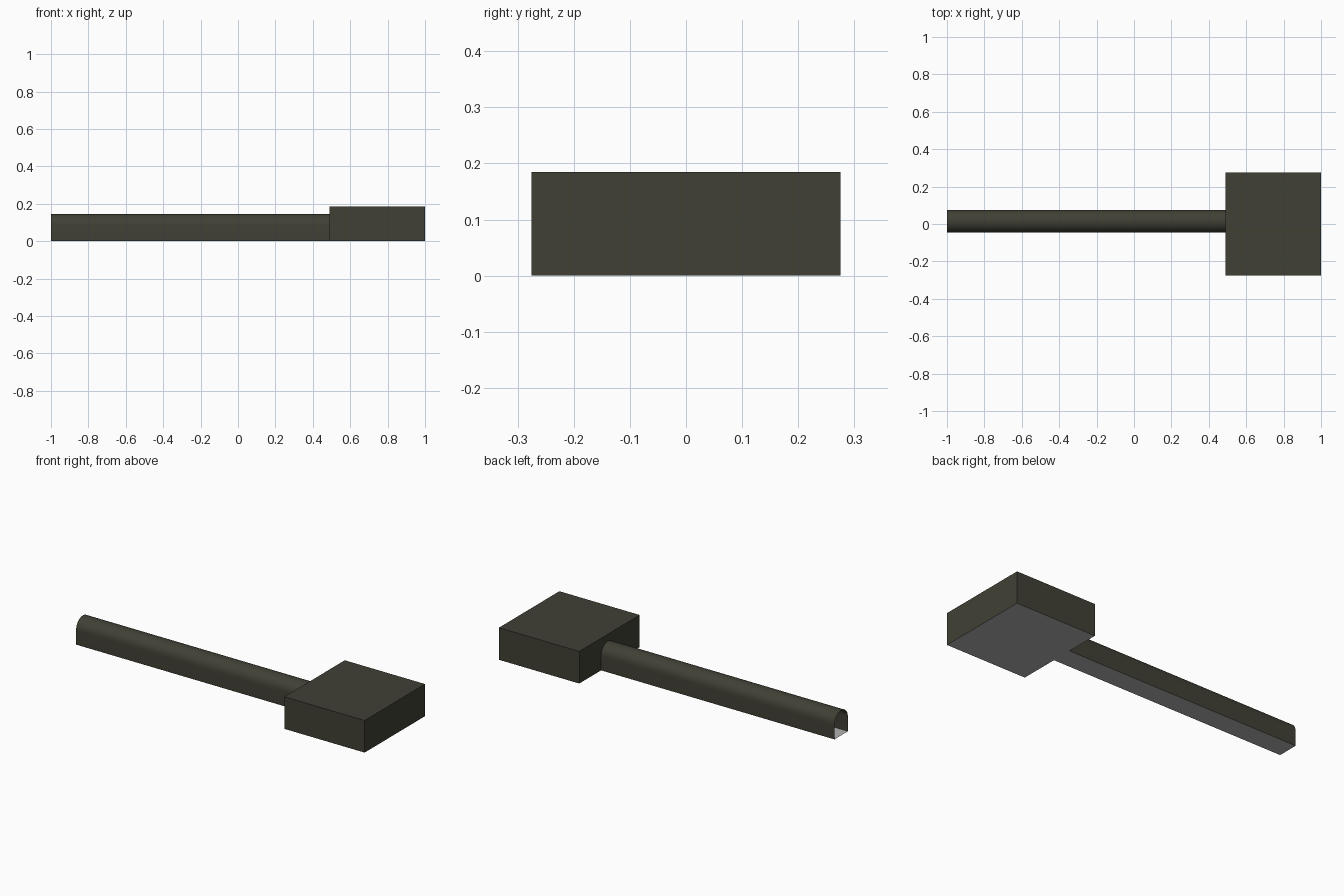
import bpy, math

if "Cube" in bpy.data.objects:
    bpy.data.objects.remove(bpy.data.objects["Cube"])

def material(name, rgb):
    m = bpy.data.materials.new(name)
    m.diffuse_color = (*rgb, 1)
    m.use_nodes = True
    m.node_tree.nodes["Principled BSDF"].inputs["Base Color"].default_value = m.diffuse_color
    return m

stone = material("dark_olive_stone", (0.052, 0.051, 0.036))
ground = material("grey_floor", (0.45, 0.45, 0.45))

def build(name, verts, faces, mat):
    mesh = bpy.data.meshes.new(name)
    mesh.from_pydata(verts, [], faces)
    mesh.materials.append(mat)
    mesh.update()
    obj = bpy.data.objects.new(name, mesh)
    bpy.context.collection.objects.link(obj)
    return obj

X0, X1, X2 = -1.0, 0.488, 1.0      # tunnel mouth, doorway, far wall
W, H = 0.275, 0.185                # room half width and height
CY, R, SPRING = 0.015, 0.061, 0.084  # tunnel centre, radius, arch start
SEG = 20

# Arch profile in y, z: right foot, over the arch, left foot
arch = [(CY - R, 0)]
for i in range(SEG + 1):
    a = math.pi * (1 - i / SEG)
    arch.append((CY + R * math.cos(a), SPRING + R * math.sin(a)))
arch.append((CY + R, 0))
n = len(arch)

# Tunnel shell, open at the mouth and into the room
verts = [(x, y, z) for x in (X0, X1) for y, z in arch]
tunnel = build("tunnel_vault", verts,
               [(i, n + i, n + i + 1, i + 1) for i in range(n - 1)], stone)
bpy.context.view_layer.objects.active = tunnel
tunnel.select_set(True)
bpy.ops.object.shade_smooth_by_angle(angle=math.radians(30))

# Room walls and ceiling
box = [(x, y, z) for z in (0, H) for x, y in ((X1, -W), (X2, -W), (X2, W), (X1, W))]
build("room_shell", box, [(0, 1, 5, 4), (1, 2, 6, 5), (2, 3, 7, 6), (4, 5, 6, 7)], stone)

# Room wall with the arched doorway
outline = [(-W, 0), (-W, H), (W, H), (W, 0)] + arch[::-1]
build("doorway_wall", [(X1, y, z) for y, z in outline],
      [tuple(range(len(outline)))[::-1]], stone)

# Floors
def floor(name, xa, xb, ya, yb):
    build(name, [(xa, ya, 0), (xb, ya, 0), (xb, yb, 0), (xa, yb, 0)], [(0, 1, 2, 3)], ground)

floor("tunnel_floor", X0, X1, CY - R, CY + R)
floor("room_floor", X1, X2, -W, W)
